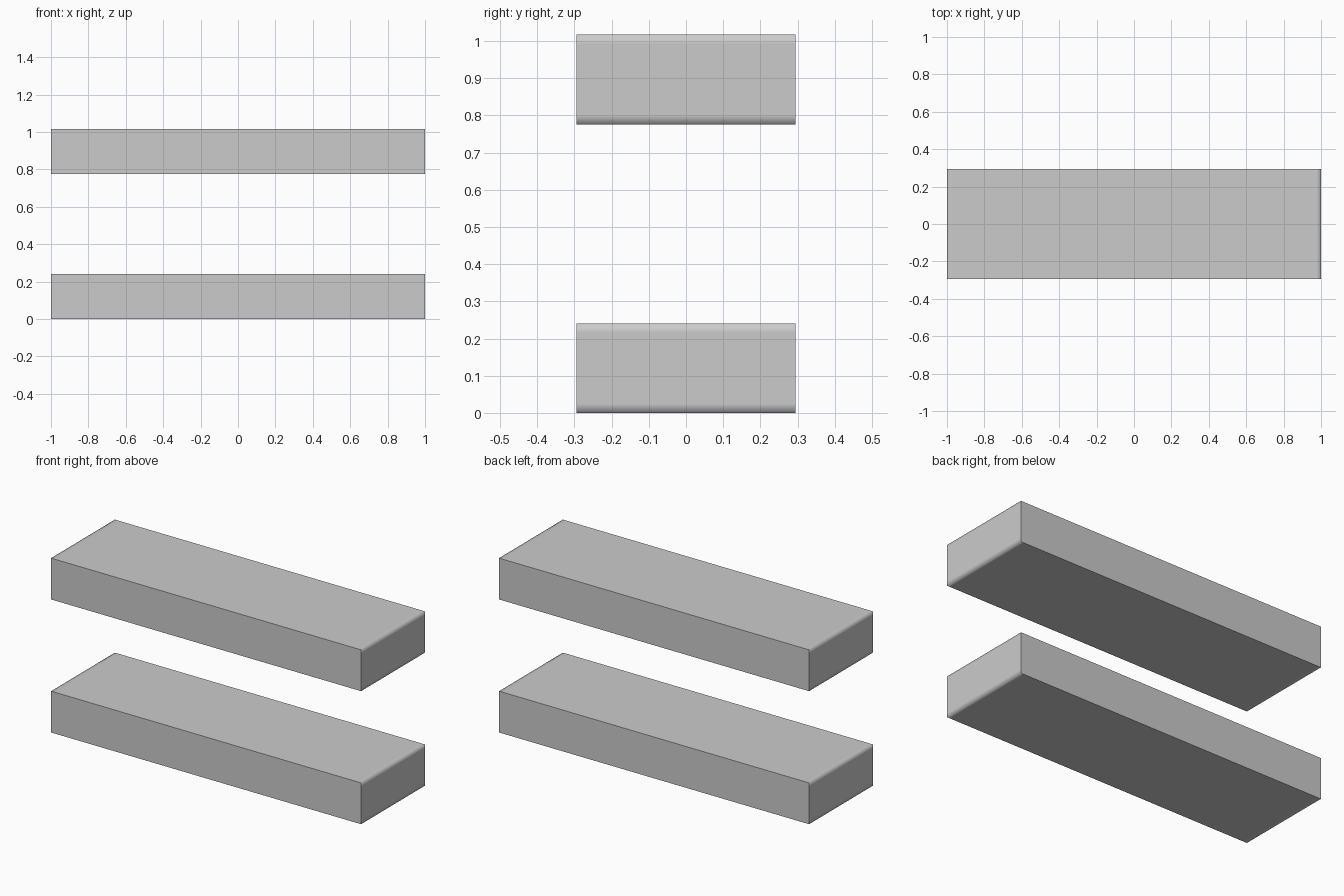
import bpy, bmesh

if "Cube" in bpy.data.objects:
    bpy.data.objects.remove(bpy.data.objects["Cube"])

LENGTH, DEPTH, HEIGHT = 2.0, 0.588, 0.241
INSET = 0.025  # support loops that keep the soft end shading narrow


def slab(name, z0):
    x, y, z1, s = LENGTH / 2, DEPTH / 2, z0 + HEIGHT, INSET
    profile = [(-x, z0), (-x + s, z0), (x - s, z0), (x, z0),
               (x, z0 + s), (x, z1 - s),
               (x, z1), (x - s, z1), (-x + s, z1), (-x, z1),
               (-x, z1 - s), (-x, z0 + s)]
    bm = bmesh.new()
    front = [bm.verts.new((px, -y, pz)) for px, pz in profile]
    back = [bm.verts.new((px, y, pz)) for px, pz in profile]
    # flat front and back faces
    bm.faces.new(front)
    bm.faces.new(back[::-1])
    # smooth band around the profile
    n = len(profile)
    for i in range(n):
        j = (i + 1) % n
        bm.faces.new((front[i], back[i], back[j], front[j])).smooth = True
    # crisp rims where the band meets the flat faces
    for loop in (front, back):
        for i in range(n):
            bm.edges.get((loop[i], loop[(i + 1) % n])).smooth = False
    bmesh.ops.recalc_face_normals(bm, faces=bm.faces)
    mesh = bpy.data.meshes.new(name)
    bm.to_mesh(mesh)
    bm.free()
    bpy.context.collection.objects.link(bpy.data.objects.new(name, mesh))


slab("lower_slab", 0.0)
slab("upper_slab", 0.776)
